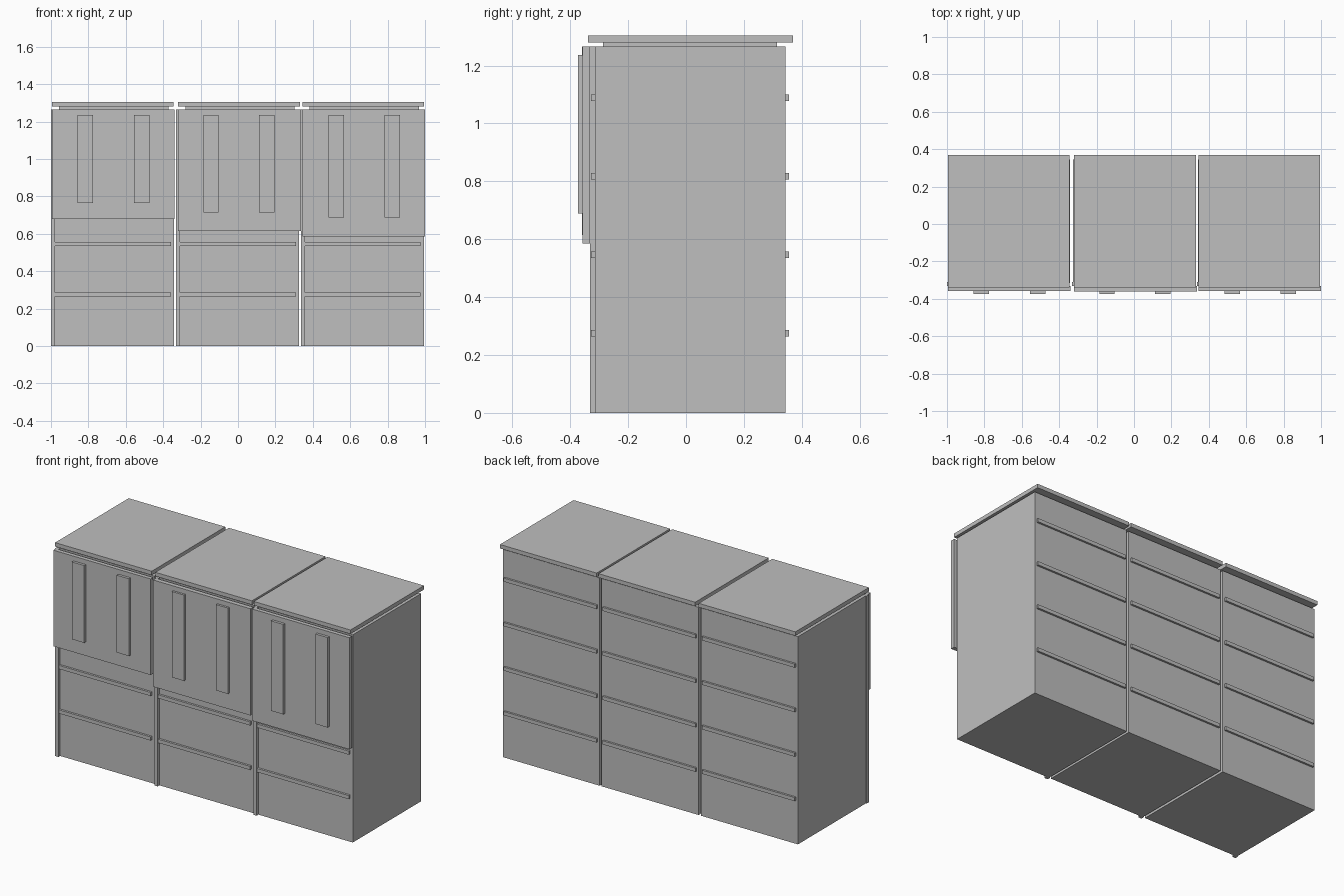
import bpy

cube = bpy.data.objects.get("Cube")
if cube:
    bpy.data.objects.remove(cube, do_unlink=True)

grey = bpy.data.materials.new("plain grey")
grey.use_nodes = True
colour = (0.52, 0.52, 0.52, 1)
grey.diffuse_color = colour
grey.node_tree.nodes["Principled BSDF"].inputs["Base Color"].default_value = colour


def box(name, x, y, z):
    """Flat-sided box spanning the given (low, high) ranges."""
    bpy.ops.mesh.primitive_cube_add(size=1, location=[sum(r) / 2 for r in (x, y, z)])
    ob = bpy.context.object
    ob.name = name
    ob.scale = [r[1] - r[0] for r in (x, y, z)]
    bpy.ops.object.transform_apply(location=False, rotation=False, scale=True)
    ob.data.materials.append(grey)
    return ob


BODY_TOP = 1.265
BODY_FRONT, BODY_BACK = -0.315, 0.344

# Each unit: name, left edge, door offset, door bottom, door front, handle offsets, handle bottom
units = [
    ("first", -0.995, 0.0, 0.68, -0.357, (0.137, 0.439), 0.765),
    ("middle", -0.326, 0.006, 0.615, -0.36, (0.141, 0.438), 0.713),
    ("last", 0.341, 0.003, 0.585, -0.357, (0.143, 0.442), 0.688),
]

for name, x, shift, door_low, door_front, handles, handle_low in units:
    # Cabinet body and the narrow post on its front corner
    box(f"{name}_body", (x, x + 0.653), (BODY_FRONT, BODY_BACK), (0, BODY_TOP))
    box(f"{name}_corner_post", (x - 0.005, x + 0.017), (-0.332, BODY_FRONT + 0.005), (0, BODY_TOP))

    # Horizontal battens, front and back
    for i in range(4):
        z = 0.275 + 0.271 * i
        span = (z - 0.011, z + 0.011)
        box(f"{name}_front_batten", (x + 0.015, x + 0.636), (-0.328, BODY_FRONT + 0.005), span)
        box(f"{name}_back_batten", (x + 0.013, x + 0.639), (BODY_BACK - 0.005, 0.356), span)

    # Door panel with two raised strips
    d = x + shift
    box(f"{name}_door", (d, d + 0.656), (door_front, -0.332), (door_low, BODY_TOP))
    for h in handles:
        box(f"{name}_door_strip", (x + h, x + h + 0.082), (-0.373, door_front + 0.005), (handle_low, 1.236))

    # Recessed neck and overhanging lid
    t = x + shift
    box(f"{name}_lid_neck", (t + 0.038, t + 0.623), (-0.286, 0.314), (BODY_TOP - 0.005, 1.285))
    box(f"{name}_lid", (t, t + 0.651), (-0.339, 0.369), (1.28, 1.304))
